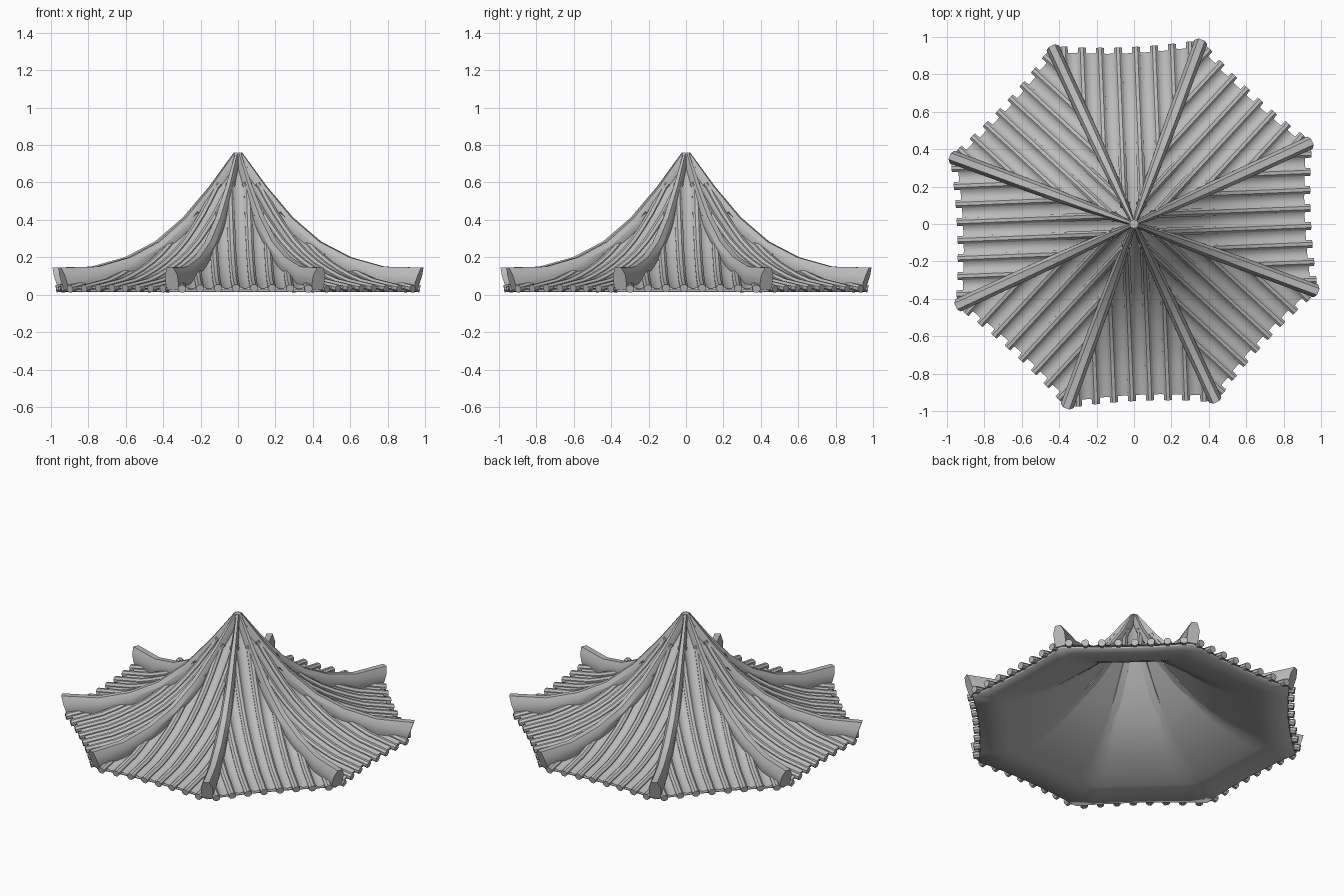
import bpy, bmesh, math
from mathutils import Vector

cube = bpy.data.objects.get("Cube")
if cube:
    bpy.data.objects.remove(cube, do_unlink=True)

SIDES = 8
TURN = math.radians(2.3)
HALF = math.pi / SIDES
EAVE = 0.93

mat = bpy.data.materials.new("roof grey")
mat.use_nodes = True
mat.diffuse_color = (0.5, 0.5, 0.5, 1)
mat.node_tree.nodes["Principled BSDF"].inputs["Base Color"].default_value = (0.5, 0.5, 0.5, 1)

# Concave roof slope: (distance from the axis, height)
SLOPE = [(0.01, 0.71), (0.07, 0.62), (0.15, 0.51), (0.22, 0.42), (0.29, 0.342), (0.36, 0.272),
         (0.44, 0.208), (0.52, 0.158), (0.6, 0.118), (0.68, 0.085), (0.76, 0.058), (EAVE, 0.027)]
# Hip ridge: (top radius, top height, bottom radius, bottom height, half width)
RIDGE = [(0.022, 0.76, 0.0, 0.68, 0.011), (0.16, 0.58, 0.11, 0.53, 0.022),
         (0.31, 0.412, 0.26, 0.36, 0.028), (0.47, 0.283, 0.43, 0.222, 0.032),
         (0.64, 0.2, 0.61, 0.125, 0.035), (0.83, 0.15, 0.82, 0.05, 0.035),
         (1.05, 0.145, 1.01, 0.025, 0.036)]


def slope_z(a):
    """Height of the slope, continued past the eave."""
    for (a0, z0), (a1, z1) in zip(SLOPE, SLOPE[1:]):
        if a <= a1 or a1 == EAVE:
            return z0 + (z1 - z0) * (a - a0) / (a1 - a0)


def spin(a, t, z, angle):
    """Point at outward distance a, sideways t, turned about the axis."""
    c, s = math.cos(angle), math.sin(angle)
    return Vector((a * c - t * s, a * s + t * c, z))


def sag(t):
    """Shorten the eave slightly towards the middle of a side."""
    return 0.022 * (1 - (t / (EAVE * math.tan(HALF))) ** 2)


def loft(bm, rings, closed=True):
    rows = [[bm.verts.new(p) for p in ring] for ring in rings]
    n = len(rows[0])
    for low, high in zip(rows, rows[1:]):
        for i in range(n if closed else n - 1):
            j = (i + 1) % n
            bm.faces.new((low[i], low[j], high[j], high[i]))
    if closed:
        bm.faces.new(rows[0][::-1])
        bm.faces.new(rows[-1])


def finish(name, bm, angle=30):
    bmesh.ops.recalc_face_normals(bm, faces=bm.faces)
    mesh = bpy.data.meshes.new(name)
    bm.to_mesh(mesh)
    bm.free()
    mesh.materials.append(mat)
    obj = bpy.data.objects.new(name, mesh)
    bpy.context.collection.objects.link(obj)
    bpy.ops.object.select_all(action='DESELECT')
    obj.select_set(True)
    bpy.context.view_layer.objects.active = obj
    bpy.ops.object.shade_smooth_by_angle(angle=math.radians(angle))
    return obj


def strip(bm, t, section, end, angle, closed):
    """Sweep a (sideways, normal) section down the slope from the hip to the eave."""
    start = max(0.03, (abs(t) - 0.01) / math.tan(HALF))
    stop = end - sag(t)
    path = [start] + [a for a, z in SLOPE if start + 0.02 < a < stop - 0.05] + [stop]
    rings = []
    for a in path:
        steep = (slope_z(a + 0.03) - slope_z(a - 0.03)) / 0.06
        normal = Vector((-steep, 1)).normalized()
        rings.append([spin(a + normal.x * v, t + u, slope_z(a) + normal.y * v, angle)
                      for u, v in section])
    loft(bm, rings, closed)


# Roof shell: eight concave panels, each split across for the bowed eave
bm = bmesh.new()
for k in range(SIDES):
    angle = TURN + k * 2 * HALF
    rings = []
    for a, z in SLOPE:
        ring = []
        for i in range(-4, 5):
            t = a * math.tan(HALF) * i / 4
            pull = sag(t) if a == EAVE else 0
            ring.append(spin(a - pull, t, z, angle))
        rings.append(ring)
    loft(bm, rings, closed=False)
bmesh.ops.remove_doubles(bm, verts=bm.verts, dist=0.0005)
shell = finish("roof_shell", bm, 40)
solid = shell.modifiers.new("thickness", 'SOLIDIFY')
solid.thickness = 0.012
solid.offset = -1

# Round cover tiles and the shallow channel tiles between them
covers, channels = bmesh.new(), bmesh.new()
SPACING = 0.0965
round_tile = [(0.023 * math.cos(i * math.pi / 4 + 0.39), 0.01 + 0.021 * math.sin(i * math.pi / 4 + 0.39))
              for i in range(8)]
channel = [(-0.034, 0.016), (-0.018, 0.006), (0, 0.002), (0.018, 0.006), (0.034, 0.016)]
for k in range(SIDES):
    angle = TURN + k * 2 * HALF
    for i in range(8):
        strip(covers, (i - 3.5) * SPACING, round_tile, 0.963, angle, True)
    for i in range(7):
        strip(channels, (i - 3) * SPACING, channel, 0.935, angle, False)
finish("cover_tiles", covers, 30)
finish("channel_tiles", channels, 40)

# Hip ridges with slanted, raised tips
bm = bmesh.new()
section = [(-0.8, 0), (-1, 0.25), (-1, 0.65), (-0.5, 1), (0.5, 1), (1, 0.65), (1, 0.25), (0.8, 0)]
for k in range(SIDES):
    angle = TURN + (2 * k + 1) * HALF
    rings = []
    for rt, zt, rb, zb, w in RIDGE:
        rings.append([spin(rb + (rt - rb) * h, u * w, zb + (zt - zb) * h, angle)
                      for u, h in section])
    loft(bm, rings)
finish("hip_ridges", bm, 30)

# Small flat cap where the ridges meet
bm = bmesh.new()
cap = [(0.034, 0.715), (0.024, 0.757)]
loft(bm, [[spin(r, 0, z, TURN + i * HALF) for i in range(2 * SIDES)] for r, z in cap])
finish("peak_cap", bm)
